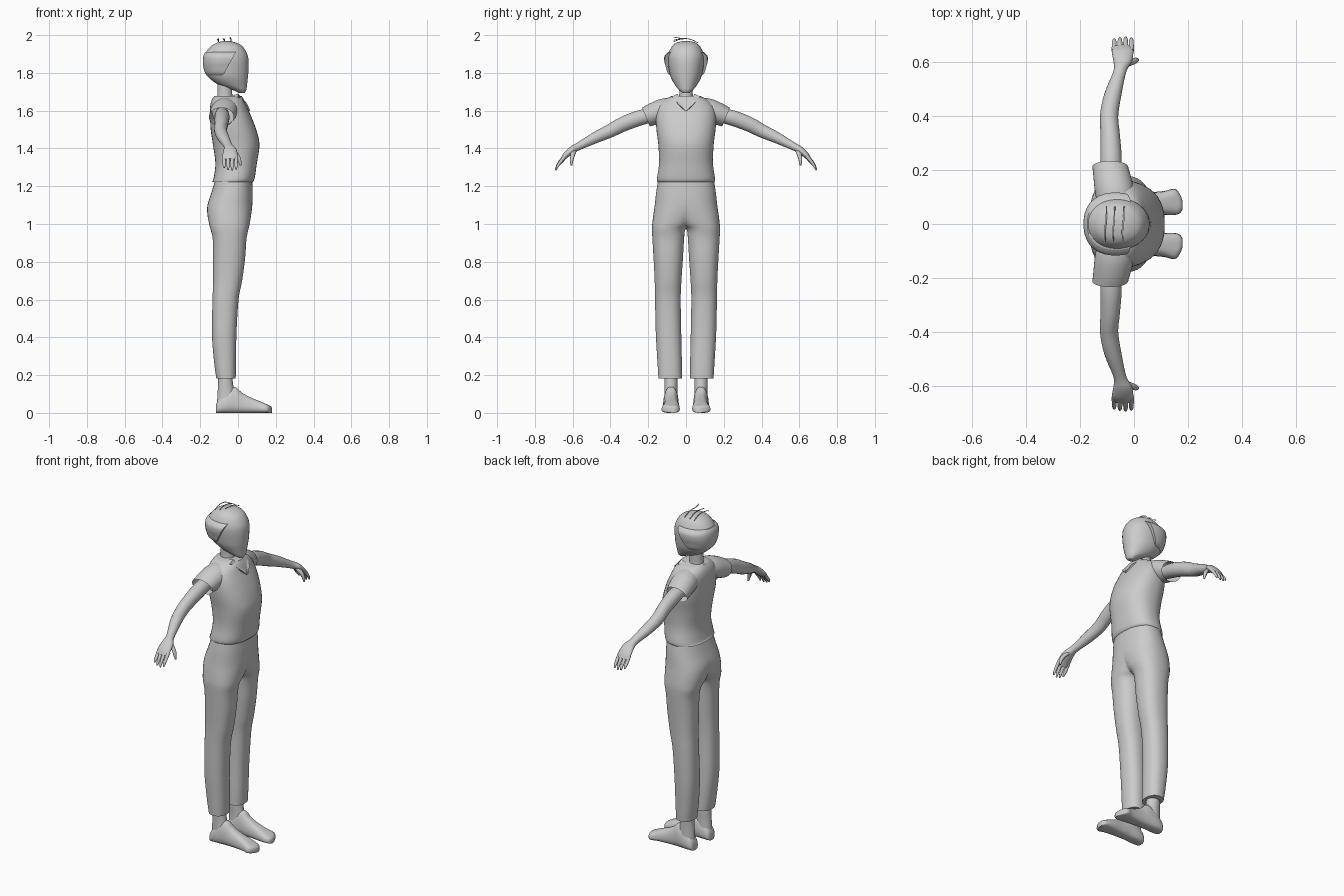
import bpy, bmesh, math
from mathutils import Vector


def smooth(secs, k=4):
    """Catmull-Rom interpolation of a list of section tuples."""
    out, n = [], len(secs)
    for i in range(n - 1):
        a, b, c, d = secs[max(i - 1, 0)], secs[i], secs[i + 1], secs[min(i + 2, n - 1)]
        for j in range(k):
            t = j / k
            out.append(tuple(0.5 * (2 * q + (r - p) * t + (2 * p - 5 * q + 4 * r - s) * t * t
                                    + (3 * q - p - 3 * r + s) * t ** 3)
                             for p, q, r, s in zip(a, b, c, d)))
    return out + [secs[-1]]


def circle(n, e=2.0):
    """Unit superellipse points."""
    pts = []
    for i in range(n):
        a = 2 * math.pi * (i + 0.5) / n
        c, s = math.cos(a), math.sin(a)
        pts.append((math.copysign(abs(c) ** (2 / e), c), math.copysign(abs(s) ** (2 / e), s)))
    return pts


def loft(name, rings, caps=(True, True), mirror=False, cut=None, fill=False, angle=50):
    bm = bmesh.new()
    vs = [[bm.verts.new(p) for p in r] for r in rings]
    n = len(vs[0])
    for a, b in zip(vs, vs[1:]):
        for i in range(n):
            bm.faces.new((a[i], a[(i + 1) % n], b[(i + 1) % n], b[i]))
    for ring, cap in ((vs[0], caps[0]), (vs[-1], caps[1])):
        if cap:
            bm.faces.new(ring)
    if cut:
        res = bmesh.ops.bisect_plane(bm, geom=bm.verts[:] + bm.edges[:] + bm.faces[:],
                                     plane_co=cut[0], plane_no=cut[1], clear_inner=True)
        if fill:
            edges = [g for g in res['geom_cut'] if isinstance(g, bmesh.types.BMEdge)]
            bmesh.ops.edgeloop_fill(bm, edges=edges)
    bmesh.ops.recalc_face_normals(bm, faces=bm.faces[:])
    me = bpy.data.meshes.new(name)
    bm.to_mesh(me)
    bm.free()
    ob = bpy.data.objects.new(name, me)
    bpy.context.collection.objects.link(ob)
    bpy.ops.object.select_all(action='DESELECT')
    ob.select_set(True)
    bpy.context.view_layer.objects.active = ob
    bpy.ops.object.shade_smooth_by_angle(angle=math.radians(angle))
    if mirror:
        m = ob.modifiers.new("mirror", 'MIRROR')
        m.use_axis = (False, True, False)
        m.merge_threshold = 0.0005
    return ob


def stack(secs, e=2.0, n=32):
    """Horizontal rings from (z, x0, x1, y0, y1)."""
    return [[((x0 + x1) / 2 + (x1 - x0) / 2 * c, (y0 + y1) / 2 + (y1 - y0) / 2 * s, z)
             for c, s in circle(n, e)] for z, x0, x1, y0, y1 in smooth(secs)]


def sym(secs):
    return [(z, a, b, -h, h) for z, a, b, h in secs]


def tube(secs, n=16):
    """Rings along a path from (x, y, z, radius along x, radius across)."""
    secs = smooth(secs)
    rings = []
    for i, s in enumerate(secs):
        a, b = secs[max(i - 1, 0)], secs[min(i + 1, len(secs) - 1)]
        across = Vector((0, -(b[2] - a[2]), b[1] - a[1])).normalized()
        rings.append([Vector(s[:3]) + Vector((s[3] * c, 0, 0)) + across * s[4] * t
                      for c, t in circle(n)])
    return rings


# Head and neck
loft("head", stack(sym([
    (1.693, .005, .035, .016), (1.71, -.03, .044, .038), (1.735, -.10, .048, .058),
    (1.77, -.15, .052, .078), (1.80, -.17, .055, .087), (1.86, -.182, .057, .096),
    (1.90, -.175, .049, .094), (1.94, -.145, .025, .075), (1.96, -.11, -.01, .05),
    (1.968, -.08, -.04, .018)]), 2.1))
loft("neck", stack(sym([(1.63, -.12, -.02, .045), (1.68, -.11, -.03, .036),
                        (1.76, -.11, -.03, .038)])))

# Hair band round the back and sides, cut off slanting in front of the ears
loft("hair_band", stack(sym([
    (1.785, -.165, .05, .084), (1.80, -.175, .05, .098), (1.83, -.184, .05, .107),
    (1.86, -.187, .05, .115), (1.89, -.184, .05, .114), (1.91, -.173, .04, .094)]), 2.3),
    cut=((-.022, 0, 1.89), (-.10, 0, .055)), fill=True)

# Loose strands combed across the crown
for i, (x, lift) in enumerate(((-.105, 0), (-.075, .004), (-.04, .012))):
    loft(f"hair_strand_{i + 1}", tube([
        (x, -.065, 1.965 + 2 * lift, .002, .002), (x - .003, -.03, 1.978 + lift / 2, .003, .002),
        (x + .002, .02, 1.979, .003, .002), (x + .004, .065, 1.958, .002, .002)], 8))

# Shirt
loft("shirt", stack(sym([
    (1.222, -.138, .078, .150), (1.24, -.130, .088, .154), (1.32, -.120, .100, .143),
    (1.42, -.133, .114, .147), (1.50, -.145, .097, .157), (1.57, -.148, .070, .160),
    (1.62, -.148, .047, .150), (1.655, -.14, .033, .120), (1.678, -.125, .020, .075)]), 2.3, 40),
    caps=(False, True))
loft("sleeve", tube([
    (-.065, .07, 1.605, .07, .066), (-.072, .12, 1.598, .073, .066),
    (-.08, .17, 1.583, .070, .060), (-.088, .212, 1.566, .066, .054)], 24),
    caps=(True, False), mirror=True)

# Collar flaps forming the V neck
loft("collar_flap", [
    [(.0, .045, 1.69), (.064, .003, 1.60), (.05, .04, 1.635), (.0, .075, 1.675)],
    [(-.03, .045, 1.68), (.045, .003, 1.595), (.03, .04, 1.625), (-.03, .075, 1.665)]],
    mirror=True, angle=20)

# Trousers: one leg swept up into half a waist, then mirrored
loft("trousers", stack([
    (.182, -.115, -.012, .022, .146), (.28, -.128, -.010, .022, .152),
    (.42, -.138, -.008, .025, .160), (.60, -.135, .003, .028, .164),
    (.70, -.132, .022, .024, .166), (.82, -.132, .038, .016, .172),
    (.92, -.134, .045, .010, .178), (.97, -.145, .055, .003, .180),
    (1.00, -.153, .062, -.03, .179), (1.05, -.162, .070, -.08, .173),
    (1.10, -.162, .076, -.13, .166), (1.17, -.140, .078, -.155, .158),
    (1.235, -.120, .075, -.148, .148)], 2.3, 40),
    cut=((0, 0, 0), (0, 1, 0)), mirror=True)

# Arms and palms
loft("arm", tube([
    (-.085, .15, 1.583, .036, .036), (-.085, .24, 1.563, .040, .041),
    (-.088, .33, 1.53, .036, .040), (-.092, .40, 1.494, .034, .036),
    (-.078, .48, 1.457, .032, .030), (-.052, .565, 1.413, .024, .021),
    (-.042, .60, 1.394, .034, .020), (-.042, .635, 1.365, .040, .016),
    (-.042, .655, 1.34, .036, .010)], 20), mirror=True)

# Fingers and thumb
for i, short in enumerate((.014, .004, 0, .006)):
    x = -.073 + .021 * i
    loft(f"finger_{i + 1}", tube([
        (x, .640, 1.358, .010, .010), (x, .665 - short / 2, 1.332, .0095, .009),
        (x, .682 - short / 2, 1.305 + short / 2, .008, .007),
        (x, .690 - short / 2, 1.284 + short, .004, .004)], 10), mirror=True)
loft("thumb", tube([
    (-.03, .592, 1.39, .014, .014), (-.004, .601, 1.362, .013, .012),
    (.008, .606, 1.335, .010, .009), (.013, .606, 1.310, .005, .004)], 10), mirror=True)

# Ankles and feet
loft("ankle", stack([(.04, -.112, -.005, .042, .116), (.11, -.108, -.018, .046, .114),
                     (.17, -.105, -.028, .045, .115), (.23, -.105, -.03, .05, .115)]),
     mirror=True)
foot = smooth([
    (-.117, .058, .100, .035), (-.107, .045, .115, .065), (-.07, .038, .122, .11),
    (-.02, .038, .120, .138), (.02, .038, .118, .108), (.06, .037, .118, .085),
    (.11, .033, .122, .064), (.15, .033, .130, .047), (.17, .040, .110, .038),
    (.18, .055, .085, .028)])
rings = []
for x, y0, y1, top in foot:
    ring = []
    for c, s in circle(24, 3.2):
        h = top * (s + 1) / 2
        taper = 1 - .35 * max(s, 0) * min(1, top / .1)   # instep narrower than sole
        ring.append((x, (y0 + y1) / 2 + (y1 - y0) / 2 * c * taper, h))
    rings.append(ring)
loft("foot", rings, mirror=True)
